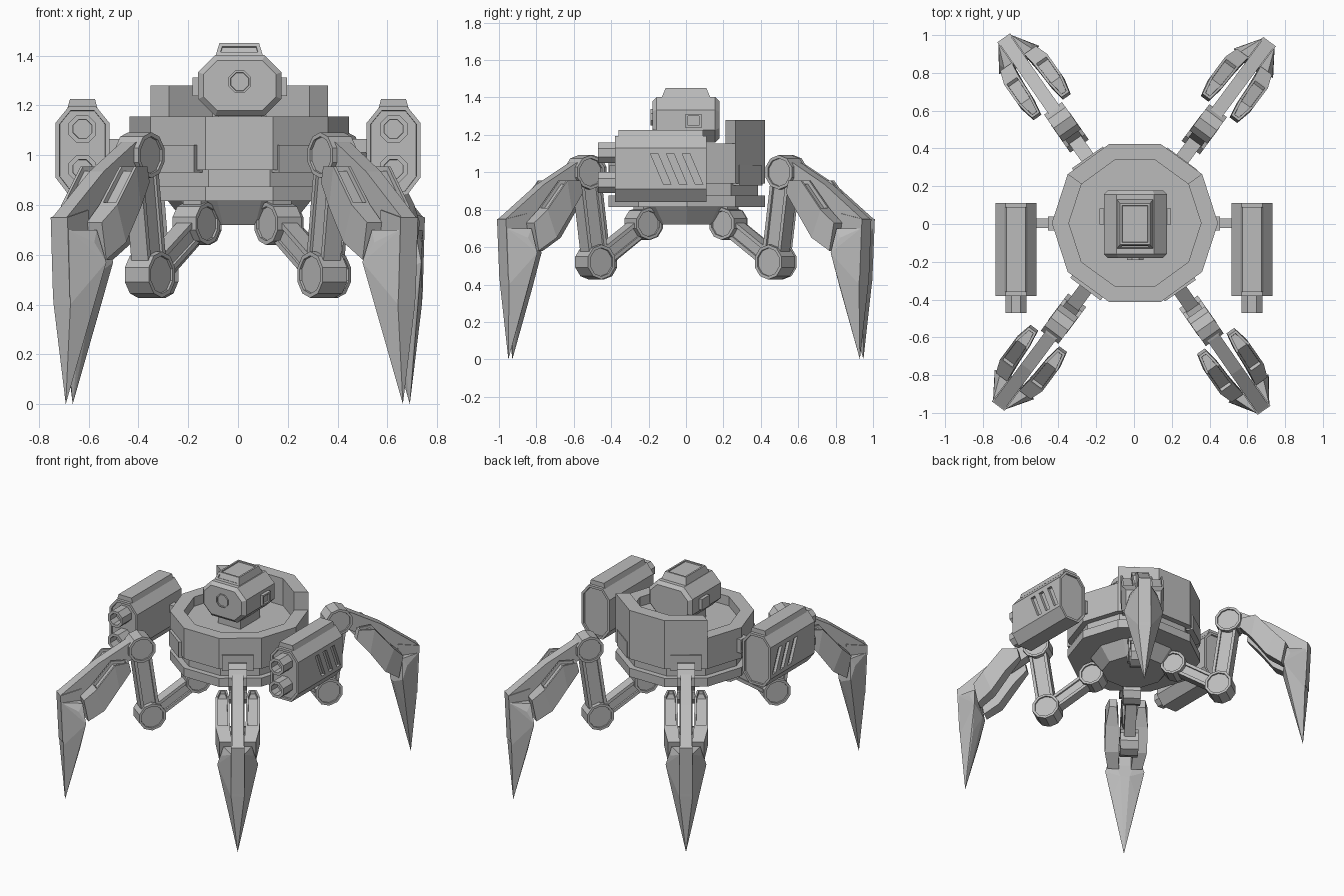
import bpy, bmesh
from math import radians, sin, cos, pi
from mathutils import Matrix, Vector

cube = bpy.data.objects.get("Cube")
if cube:
    bpy.data.objects.remove(cube)

grey = bpy.data.materials.new("metal_grey")
grey.use_nodes = True
grey.diffuse_color = (0.5, 0.5, 0.5, 1)
grey.node_tree.nodes["Principled BSDF"].inputs["Base Color"].default_value = (0.5, 0.5, 0.5, 1)


def finish(name, bm):
    bmesh.ops.remove_doubles(bm, verts=bm.verts, dist=0.0001)
    bmesh.ops.recalc_face_normals(bm, faces=bm.faces)
    mesh = bpy.data.meshes.new(name)
    bm.to_mesh(mesh)
    bm.free()
    mesh.materials.append(grey)
    ob = bpy.data.objects.new(name, mesh)
    bpy.context.collection.objects.link(ob)
    return ob


def sink(bm, test, rim, depth):
    """Sink the faces that pass the test, leaving a rim."""
    bmesh.ops.recalc_face_normals(bm, faces=bm.faces)
    faces = [f for f in bm.faces if test(f)]
    bmesh.ops.inset_region(bm, faces=faces, thickness=rim, use_even_offset=True)
    bmesh.ops.inset_region(bm, faces=faces, thickness=0.001, depth=-depth)


def prism(name, pts, y0, y1, test=None, rim=0.02, depth=0.012):
    """Extrude an x-z outline from y0 to y1."""
    bm = bmesh.new()
    a = [bm.verts.new((x, y0, z)) for x, z in pts]
    b = [bm.verts.new((x, y1, z)) for x, z in pts]
    bm.faces.new(a)
    bm.faces.new(b[::-1])
    for i in range(len(pts)):
        j = (i + 1) % len(pts)
        bm.faces.new((a[i], b[i], b[j], a[j]))
    if test:
        sink(bm, test, rim, depth)
    return finish(name, bm)


def side(f):
    return abs(f.normal.y) > 0.9


def front(f):
    return f.normal.y < -0.9


def disc(name, x, z, r, y0, y1, n=10, test=side, rim=0.016, depth=0.01):
    pts = [(x + r * cos(2 * pi * (i + .5) / n), z + r * sin(2 * pi * (i + .5) / n)) for i in range(n)]
    return prism(name, pts, y0, y1, test, rim, depth)


def link(name, p, q, thick, w):
    p, q = Vector(p), Vector(q)
    s = (q - p).normalized().orthogonal() * thick / 2
    return prism(name, [p + s, q + s, q - s, p - s], -w, w, side)


def lathe(name, pts, n, first=0.0, count=None):
    """Turn an r-z outline in n steps; count limits it to an arc."""
    bm = bmesh.new()
    steps = n if count is None else count + 1
    rows = []
    for i in range(steps):
        t = radians(first) + 2 * pi * i / n
        rows.append([bm.verts.new((r * cos(t), r * sin(t), z)) for r, z in pts])
    for i in range(n if count is None else count):
        a, b = rows[i], rows[(i + 1) % steps]
        for k in range(len(pts)):
            m = (k + 1) % len(pts)
            if pts[k][0] or pts[m][0]:
                bm.faces.new((a[k], a[m], b[m], b[k]))
    if count is not None:
        bm.faces.new(rows[0])
        bm.faces.new(rows[-1])
    ob = finish(name, bm)
    ob.location = (0.005, 0.005, 0)
    return ob


def box(name, lo, hi, bevel=0.0, rim=0.0):
    """Box; bevel cuts the lengthwise edges, rim the edges of both ends."""
    bm = bmesh.new()
    bmesh.ops.create_cube(bm, size=1)
    for v in bm.verts:
        v.co = [(l + h) / 2 + c * (h - l) for l, h, c in zip(lo, hi, v.co)]
    if bevel:
        long_edges = [e for e in bm.edges if abs(e.verts[0].co.y - e.verts[1].co.y) > .01]
        bmesh.ops.bevel(bm, geom=long_edges, offset=bevel, segments=1, affect='EDGES')
        bm.normal_update()
        ends = {e for f in bm.faces if side(f) for e in f.edges}
        bmesh.ops.bevel(bm, geom=list(ends), offset=rim, segments=1, affect='EDGES')
    return finish(name, bm)


# Hull: open ring, raised back wall, lower flange, tapered belly
lathe("hull_ring", [(0, 1.09), (.35, 1.09), (.35, 1.155), (.44, 1.155), (.44, .94), (0, .94)], 10)
lathe("back_wall", [(.35, 1.08), (.35, 1.28), (.44, 1.28), (.44, .96)], 10, 36, 3)
lathe("hull_neck", [(0, .95), (.40, .95), (.40, .87), (0, .87)], 10)
lathe("hull_flange", [(0, .875), (.44, .875), (.44, .815), (0, .815)], 10)
lathe("belly", [(0, .82), (.29, .82), (.21, .72), (0, .72)], 10)
box("turret_neck", (-.08, -.11, 1.08), (.095, .11, 1.18))

# Head: chamfered block with lens, cap and side ports
box("head", (-.16, -.18, 1.158), (.175, .178, 1.402), .068, .022)
disc("lens", .007, 1.295, .048, -.19, -.15, 8, front, .008, .007)
bm = bmesh.new()
bmesh.ops.create_cube(bm, size=1)
for v in bm.verts:
    k = 1 if v.co.z < 0 else .84
    v.co = (.005 + v.co.x * .19 * k, v.co.y * .26 * k, 1.40 if v.co.z < 0 else 1.45)
sink(bm, lambda f: f.normal.z > .9, .012, .008)
sink(bm, lambda f: f.normal.y < -.7 and f.calc_area() > .004, .015, .008)
finish("head_cap", bm)
for s, label in ((1, "left"), (-1, "right")):
    bm = bmesh.new()
    bmesh.ops.create_cube(bm, size=1)
    for v in bm.verts:
        v.co = (.007 + s * (.165 + v.co.x * .05), .04 + v.co.y * .085, 1.275 + v.co.z * .075)
    sink(bm, lambda f: f.normal.x * s > .9, .012, .012)
    finish(label + "_head_port", bm)

# Guns: octagonal housing with slanted vents, cap, two barrels and a mount
for s, label in ((1, "left"), (-1, "right")):
    c = s * .625
    half = [(.108, .91), (.108, 1.13), (.055, 1.195), (-.055, 1.195),
            (-.108, 1.13), (-.108, .91), (-.055, .84), (.055, .84)]
    gun = prism(label + "_gun", [(c + x, z) for x, z in half], -.38, .11, side, .016, .012)
    cuts = bmesh.new()
    for i in range(3):
        y = -.19 + i * .085
        rows = [[cuts.verts.new((c + s * d, y + dy, z)) for dy, z in
                 ((0, 1.10), (.04, 1.10), (.11, .935), (.07, .935))] for d in (.088, .15)]
        cuts.faces.new(rows[0])
        cuts.faces.new(rows[1][::-1])
        for k in range(4):
            m = (k + 1) % 4
            cuts.faces.new((rows[0][k], rows[1][k], rows[1][m], rows[0][m]))
    cutter = finish("vent_cutter", cuts)
    cutter.hide_render = True
    mod = gun.modifiers.new("vents", 'BOOLEAN')
    mod.operation, mod.object, mod.solver = 'DIFFERENCE', cutter, 'EXACT'
    bpy.context.view_layer.update()
    carved = bpy.data.meshes.new_from_object(gun.evaluated_get(bpy.context.evaluated_depsgraph_get()))
    gun.modifiers.clear()
    gun.data = carved
    bpy.data.objects.remove(cutter)
    prism(label + "_gun_cap", [(c - .06, 1.19), (c + .06, 1.19), (c + .05, 1.226), (c - .05, 1.226)], -.36, .09)
    for z, pos in ((1.105, "upper"), (.945, "lower")):
        disc(f"{label}_{pos}_barrel", c, z, .06, -.47, -.36, 8, front, .018, .07)
    box(label + "_mount_arm", (min(s * .40, s * .53), -.022, 1.01), (max(s * .40, s * .53), .03, 1.065))
    box(label + "_mount_plate", (min(s * .38, s * .455), -.035, .99), (max(s * .38, s * .455), .04, 1.085))

# One leg along +x: joints, links and arched shin
hip, elbow, knee = (.28, .725), (.592, .52), (.66, 1.0)
leg = [box("hull_socket", (.36, -.1, .93), (.43, .1, 1.04)),
       box("hip_bracket", (.2, -.045, .72), (.31, .045, .84)),
       disc("hip_joint", *hip, .086, -.058, .058),
       disc("elbow_joint", *elbow, .093, -.06, .06),
       disc("knee_joint", *knee, .092, -.058, .058),
       link("lower_link", hip, elbow, .095, .038),
       link("upper_link", elbow, knee, .12, .042),
       prism("shin", [(.64, 1.085), (.74, 1.05), (.95, .935), (1.2, .75), (1.08, .68),
                      (.9, .83), (.73, .93), (.64, .93)], -.036, .036)]

# Shin shells: lofted arched plates with a sunken top panel
stations = [((.77, .955), (.755, .89), .07, .12), ((.87, .955), (.84, .79), .055, .14),
            ((1.0, .80), (.94, .65), .05, .14), ((1.07, .73), (1.04, .58), .04, .115)]
for s, label in ((1, "left"), (-1, "right")):
    bm = bmesh.new()
    rows = [[bm.verts.new((p[0], s * y, p[1])) for p, y in ((t, a), (t, b), (u, b), (u, a))]
            for t, u, a, b in stations]
    bm.faces.new(rows[0])
    bm.faces.new(rows[-1][::-1])
    panel = []
    for a, b in zip(rows, rows[1:]):
        for k in range(4):
            f = bm.faces.new((a[k], a[(k + 1) % 4], b[(k + 1) % 4], b[k]))
            if k == 0:
                panel.append(f)
    sink(bm, lambda f: f in panel[:2], .013, .02)
    leg.append(finish(label + "_shin_shell", bm))

# Foot: faceted spike under a narrow square-ended ridge
leg.append(prism("foot_ridge", [(1.203, .75), (1.187, .42), (1.05, .6), (1.06, .78)], -.042, .042))
bm = bmesh.new()
bm.verts.new((1.158, 0, 0))
for s in (1, -1):
    for r, w, z in ((1.195, .04, .70), (1.07, .09, .70), (1.10, .10, .65), (1.06, .13, .57),
                    (1.03, .03, .52), (1.183, .042, .40), (1.085, .08, .38)):
        bm.verts.new((r, s * w, z))
bmesh.ops.convex_hull(bm, input=bm.verts[:])
bmesh.ops.delete(bm, geom=[v for v in bm.verts if not v.link_faces], context='VERTS')
leg.append(finish("foot_spike", bm))

# Place the leg at four corners, sharing meshes
corners = (("back_left", 53.4), ("back_right", 125), ("front_right", 233.3), ("front_left", 304.9))
for label, angle in corners:
    for part in leg:
        ob = bpy.data.objects.new(f"{label}_{part.data.name}", part.data)
        bpy.context.collection.objects.link(ob)
        ob.matrix_world = Matrix.Rotation(radians(angle), 4, 'Z')
for part in leg:
    bpy.data.objects.remove(part)
